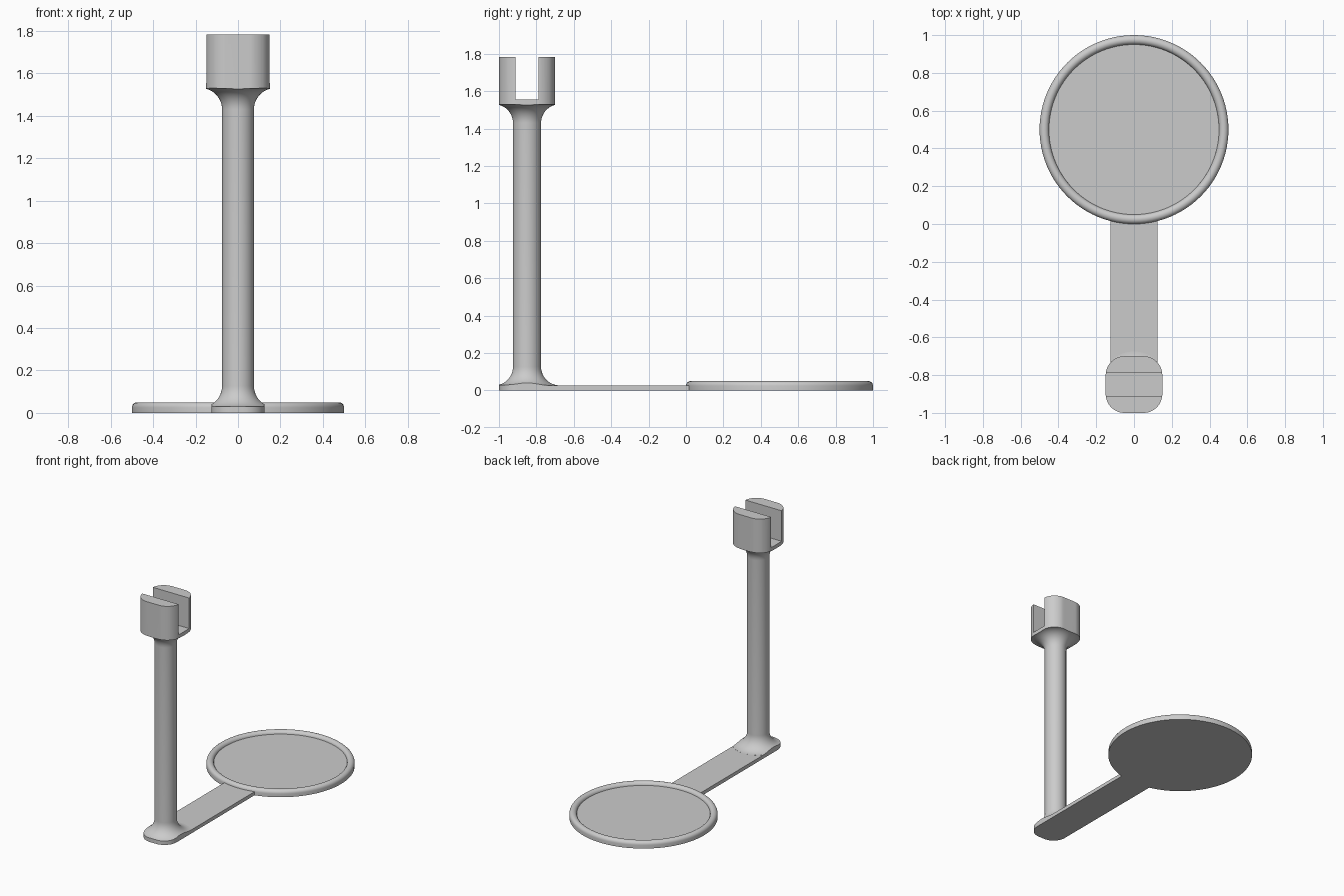
import bpy, bmesh
from math import pi, sin, cos, radians
from mathutils import Vector

if "Cube" in bpy.data.objects:
    bpy.data.objects.remove(bpy.data.objects["Cube"])

COLOR = (0.6, 0.6, 0.6, 1)
grey = bpy.data.materials.new("plain grey")
grey.use_nodes = True
grey.diffuse_color = COLOR
grey.node_tree.nodes["Principled BSDF"].inputs["Base Color"].default_value = COLOR

STEM_Y = -0.85      # stem axis
ARM_TOP = 0.027     # thickness of the arm and dish floor
FILLET = 0.1        # flare radius at both ends of the stem
STEM_R = 0.075
FLARE_R = STEM_R + FILLET


def make_object(name, bm, location=(0, 0, 0)):
    bmesh.ops.recalc_face_normals(bm, faces=bm.faces)
    mesh = bpy.data.meshes.new(name)
    bm.to_mesh(mesh)
    bm.free()
    mesh.materials.append(grey)
    obj = bpy.data.objects.new(name, mesh)
    obj.location = location
    bpy.context.collection.objects.link(obj)
    return obj


def activate(obj):
    bpy.ops.object.select_all(action='DESELECT')
    obj.select_set(True)
    bpy.context.view_layer.objects.active = obj


def smooth(obj):
    activate(obj)
    bpy.ops.object.shade_smooth_by_angle(angle=radians(30))


def arc(cx, cz, r, start, end, steps=12):
    angles = [radians(start + (end - start) * i / steps) for i in range(steps + 1)]
    return [(cx + r * cos(a), cz + r * sin(a)) for a in angles]


def lathe(name, profile, location, steps):
    bm = bmesh.new()
    verts = [bm.verts.new((r, 0, z)) for r, z in profile]
    edges = [bm.edges.new(pair) for pair in zip(verts, verts[1:])]
    bmesh.ops.spin(bm, geom=verts + edges, cent=(0, 0, 0), axis=(0, 0, 1),
                   angle=2 * pi, steps=steps, use_duplicate=False)
    bmesh.ops.remove_doubles(bm, verts=bm.verts, dist=1e-5)
    return make_object(name, bm, location)


def rounded_rect(half_x, y0, y1, r):
    """Outline of a rectangle with rounded corners."""
    corners = [(half_x - r, y1 - r, 0), (r - half_x, y1 - r, 90),
               (r - half_x, y0 + r, 180), (half_x - r, y0 + r, 270)]
    return [p for x, y, a in corners for p in arc(x, y, r, a, a + 90)]


def loft(name, levels):
    """Closed solid through outlines stacked at given heights."""
    bm = bmesh.new()
    rings = [[bm.verts.new((x, y, z)) for x, y in outline] for outline, z in levels]
    bm.faces.new(rings[0])
    bm.faces.new(rings[-1])
    for low, high in zip(rings, rings[1:]):
        for i in range(len(low)):
            bm.faces.new((low[i - 1], low[i], high[i], high[i - 1]))
    return make_object(name, bm)


def boolean(obj, cutter, operation):
    mod = obj.modifiers.new("cut", 'BOOLEAN')
    mod.operation, mod.solver, mod.object = operation, 'EXACT', cutter
    activate(obj)
    bpy.ops.object.modifier_apply(modifier=mod.name)
    bpy.data.objects.remove(cutter)


# Round dish with a rolled rim
dish_profile = ([(0, 0), (0.5, 0)] + arc(0.475, 0.025, 0.025, 0, 176)
                + [(0.45, ARM_TOP), (0, ARM_TOP)])
smooth(lathe("dish", dish_profile, (0, 0.5, 0), 96))

# Flat arm with a rounded front end, running under the dish rim
arm_outline = rounded_rect(0.125, -1, 0.13, 0.1)
smooth(loft("arm", [(arm_outline, 0), (arm_outline, ARM_TOP - 0.0005)]))

# Stem flaring at both ends, trimmed to the arm below and the socket above
FLARE_Z = 1.43
stem_profile = ([(0, ARM_TOP - 0.001), (FLARE_R, ARM_TOP - 0.001)]
                + arc(FLARE_R, ARM_TOP + FILLET, FILLET, 270, 180)
                + arc(FLARE_R, FLARE_Z, FILLET, 180, 90)
                + [(FLARE_R + 0.03, FLARE_Z + FILLET), (FLARE_R + 0.03, 1.782), (0, 1.782)])
stem = lathe("stem_with_socket", stem_profile, (0, STEM_Y, 0), 64)
foot_outline = rounded_rect(0.125, -1, -0.5, 0.1)
socket_outline = rounded_rect(0.15, -1, -0.7, 0.1)
trim = loft("trim_cutter", [(foot_outline, -0.1), (foot_outline, 0.7),
                            (socket_outline, 0.9), (socket_outline, 2)])
boolean(stem, trim, 'INTERSECT')

# Slot across the socket
bm = bmesh.new()
bmesh.ops.create_cube(bm, size=1)
bmesh.ops.scale(bm, vec=(1, 0.122, 0.5), verts=bm.verts)
slot = make_object("slot_cutter", bm, Vector((0, STEM_Y, 1.555 + 0.25)))
bpy.context.view_layer.update()
boolean(stem, slot, 'DIFFERENCE')
smooth(stem)
